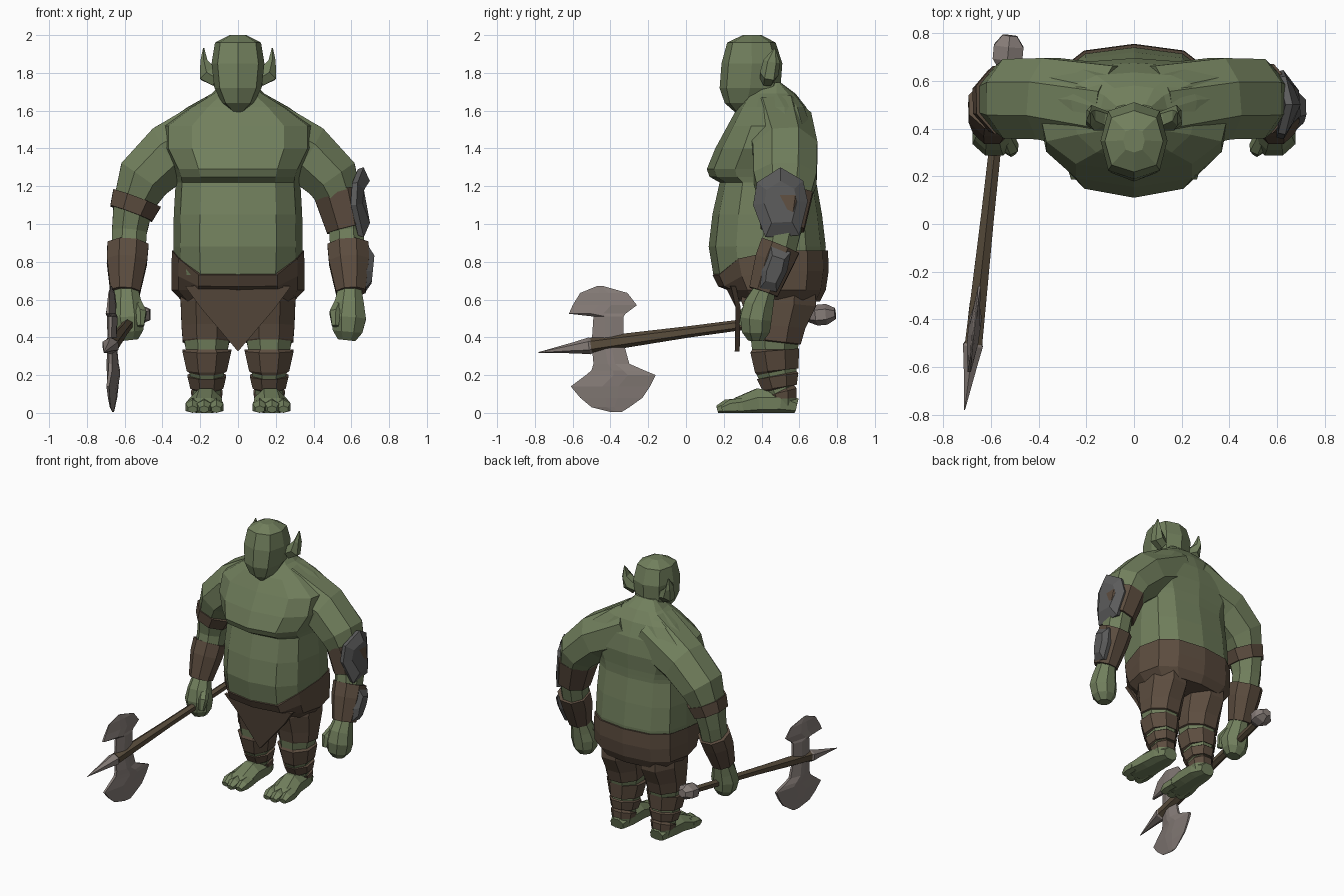
import bpy, bmesh, math
from mathutils import Vector

def material(name, rgb):
    m = bpy.data.materials.new(name)
    m.diffuse_color = (*rgb, 1)
    return m

SKIN = material("green skin", (0.165, 0.212, 0.108))
LEATHER = material("brown leather", (0.108, 0.074, 0.050))
IRON = material("dark iron", (0.105, 0.105, 0.105))
STEEL = material("worn steel", (0.235, 0.200, 0.185))
WOOD = material("dark wood", (0.098, 0.072, 0.044))

def loft(name, rings, mat, side=1, bands=None):
    """Skin a list of equal-length rings; bands gives a material per segment."""
    bm = bmesh.new()
    rows = [[bm.verts.new((p[0] * side, p[1], max(p[2], 0))) for p in r] for r in rings]
    n = len(rows[0])
    mats = [mat]
    for k in range(len(rows) - 1):
        m = bands[k] if bands else mat
        if m not in mats:
            mats.append(m)
        for i in range(n):
            j = (i + 1) % n
            f = bm.faces.new((rows[k][i], rows[k][j], rows[k + 1][j], rows[k + 1][i]))
            f.material_index = mats.index(m)
    bm.faces.new(rows[0])
    bm.faces.new(rows[-1])
    bmesh.ops.recalc_face_normals(bm, faces=bm.faces)
    me = bpy.data.meshes.new(name)
    bm.to_mesh(me)
    bm.free()
    for m in mats:
        me.materials.append(m)
    ob = bpy.data.objects.new(name, me)
    bpy.context.collection.objects.link(ob)
    return ob

def tube(name, pts, mat, n=8, side=1, ref=(0, 1, 0), bands=None, turn=0.5):
    """Loft along a path of (x, y, z, radius_u, radius_v)."""
    c = [Vector(p[:3]) for p in pts]
    rings = []
    for k, p in enumerate(pts):
        t = (c[min(k + 1, len(c) - 1)] - c[max(k - 1, 0)]).normalized()
        u = Vector(ref).cross(t).normalized()
        v = t.cross(u)
        rings.append([c[k] + u * p[3] * math.cos(a) + v * p[4] * math.sin(a)
                      for a in [(i + turn) * 2 * math.pi / n for i in range(n)]])
    return loft(name, rings, mat, side, bands)

def body_ring(z, hw, yf, yb, mid=0.48, dip=0, n=12, e=0.75):
    """Horizontal rounded section with its own front and back depth."""
    ring = []
    for i in range(n):
        a = 2 * math.pi * i / n
        c, s = math.cos(a), math.sin(a)
        x = math.copysign(abs(c) ** e, c) * hw
        y = mid + math.copysign(abs(s) ** e, s) * ((yb - mid) if s > 0 else (mid - yf))
        ring.append((x, y, z - dip * min(1, max(0, -s) * 1.15) ** 2))
    return ring

# Torso with belly and chest ledge
loft("torso", [body_ring(*r) for r in [
    (0.66, .32, .22, .72), (0.73, .335, .145, .735), (0.88, .342, .12, .74),
    (1.05, .34, .14, .72), (1.22, .33, .178, .69), (1.25, .335, .125, .69),
    (1.29, .35, .11, .69), (1.40, .41, .155, .695, .52), (1.52, .41, .22, .675, .53),
    (1.62, .265, .275, .635, .52), (1.69, .14, .33, .58), (1.75, .08, .38, .50)]], SKIN)

# Head and ears
loft("head", [body_ring(z, hw, yf, yb, (yf + yb) / 2, n=8)
              for z, hw, yf, yb in [
    (1.578, .012, .275, .32), (1.64, .085, .205, .44), (1.72, .125, .178, .50),
    (1.85, .14, .188, .51), (1.96, .122, .218, .475), (2.0, .045, .30, .40)]], SKIN)
for s in (1, -1):
    tube("ear", [(.11, .43, 1.77, .05, .04), (.16, .44, 1.795, .055, .05),
                 (.18, .455, 1.86, .022, .045), (.182, .47, 1.93, .004, .004)],
         SKIN, n=6, side=s)

# Skirt and front flap
loft("skirt", [body_ring(.86, .350, .14, .752, dip=.13),
               body_ring(.75, .352, .17, .755, dip=.08),
               body_ring(.65, .352, .22, .74),
               body_ring(.59, .295, .27, .71)], LEATHER)
flap = [(-.28, .67, .25), (0, .69, .21), (.28, .67, .25), (.20, .56, .275),
        (0, .325, .27), (-.20, .56, .275)]
loft("front_flap", [[(x, y + d, z) for x, z, y in flap] for d in (-.012, .014)], LEATHER)

for s in (1, -1):
    # Arm from shoulder to wrist, then fist
    tube("arm", [(.08, .48, 1.51, .20, .20), (.36, .525, 1.375, .172, .185),
                 (.50, .525, 1.24, .155, .18), (.555, .52, 1.10, .115, .135),
                 (.575, .51, .96, .10, .105), (.58, .48, .82, .095, .10),
                 (.59, .41, .64, .07, .07)], SKIN, side=s)
    tube("hand", [(.592, .42, .66, .065, .06), (.588, .385, .57, .085, .085),
                  (.585, .37, .50, .10, .09), (.58, .37, .43, .085, .08),
                  (.575, .37, .385, .05, .045)], SKIN, side=s)
    tube("thumb", [(.535, .37, .58, .03, .03), (.515, .32, .53, .035, .035),
                   (.515, .30, .46, .02, .02)], SKIN, n=6, side=s)
    tube("bracer", [(.583, .50, .885, .118, .115), (.588, .465, .80, .115, .11),
                    (.597, .41, .64, .085, .085)], LEATHER, side=s)

    # Leg with trousers and leather wraps, banded by height
    T, L, K = LEATHER, LEATHER, SKIN
    tube("leg", [(.16, .50, .70, .155, .20), (.165, .49, .58, .15, .215),
                 (.165, .48, .46, .145, .165), (.165, .475, .38, .138, .145),
                 (.165, .47, .375, .128, .138), (.165, .47, .335, .12, .13),
                 (.165, .47, .33, .14, .14), (.165, .48, .225, .115, .125),
                 (.165, .48, .22, .10, .115), (.165, .485, .20, .095, .11),
                 (.165, .485, .195, .11, .12), (.165, .495, .135, .095, .10),
                 (.165, .495, .13, .08, .09), (.165, .50, .115, .08, .085),
                 (.165, .505, .11, .09, .09), (.165, .51, .075, .085, .08),
                 (.165, .51, .03, .07, .075)], LEATHER, side=s,
         bands=[T, T, T, T, K, L, L, L, K, L, L, L, K, L, L, K])

    # Foot with three toes
    tube("foot", [(.165, .585, .03, .055, .05), (.165, .50, .05, .085, .08),
                  (.17, .38, .05, .09, .085), (.18, .27, .03, .105, .055),
                  (.18, .23, .025, .09, .03)], SKIN, side=s, ref=(0, 0, 1))
    for x, y in ((.115, .175), (.18, .165), (.24, .19)):
        tube("toe", [(x, .30, .035, .04, .045), (x, y + .045, .03, .043, .04),
                     (x, y, .018, .028, .02)], SKIN, n=6, side=s, ref=(0, 0, 1))

# Upper arm bands: a narrow strap on one arm, a wide cuff on the other
tube("arm_strap", [(.535, .52, 1.135, .145, .155), (.565, .515, 1.055, .128, .138)],
     LEATHER, side=-1)
tube("arm_cuff", [(.53, .525, 1.17, .142, .158), (.578, .51, .975, .118, .125)], LEATHER)

def plate(name, outline, x_at):
    """Domed plate seen from the side; x_at(y, z) is its curved inner face."""
    cy = sum(p[0] for p in outline) / len(outline)
    cz = sum(p[1] for p in outline) / len(outline)
    loft(name, [[(x_at(y, z) + d, cy + (y - cy) * k, cz + (z - cz) * k) for y, z in outline]
                for d, k in ((-.025, .95), (.005, 1), (.038, .6))], IRON)

# Armour plates on the cuffed arm
plate("shoulder_plate", [(.50, 1.30), (.62, 1.23), (.645, 1.12), (.60, .94),
                         (.42, .93), (.355, 1.1), (.375, 1.22)],
      lambda y, z: .668 - 2.2 * (y - .5) ** 2 - .04 * (z - 1.1))
plate("bracer_plate", [(.45, .885), (.555, .85), (.535, .75), (.48, .64), (.39, .66), (.40, .75)],
      lambda y, z: .676 + .06 * (z - .75))

# Axe: shaft, pommel, spike and double blade
tube("axe_shaft", [(-.54, .70, .52, .026, .026), (-.615, .02, .43, .032, .030),
                   (-.672, -.50, .358, .042, .042)], WOOD, n=6, ref=(0, 0, 1))
tube("axe_pommel", [(-.535, .645, .51, .035, .03), (-.53, .69, .517, .072, .055),
                    (-.525, .745, .522, .072, .055), (-.52, .79, .526, .035, .03)],
     STEEL, n=6, ref=(0, 0, 1))
tube("axe_spike", [(-.671, -.48, .36, .03, .03), (-.675, -.51, .355, .048, .045),
                   (-.685, -.59, .345, .033, .03), (-.71, -.78, .32, .002, .002)],
     STEEL, n=6, ref=(0, 0, 1))

def blade(name, rows):
    """Rows of (z, front y, back y, half thickness), following the shaft's slant."""
    rings = []
    for z, y0, y1, h in rows:
        q = [(y0, -.3), (.6 * y0 + .4 * y1, -1), (.4 * y0 + .6 * y1, -1), (y1, -.3)]
        q += [(y, -k) for y, k in reversed(q)]
        rings.append([(-.617 + .119 * y + k * h, y, z) for y, k in q])
    loft(name, rings, STEEL)

blade("axe_blade_upper", [(.36, -.50, -.33, .022), (.51, -.49, -.33, .026),
                          (.525, -.62, -.32, .024), (.57, -.60, -.26, .018),
                          (.635, -.56, -.31, .010), (.672, -.47, -.44, .003)])
blade("axe_blade_lower", [(.37, -.50, -.33, .022), (.26, -.49, -.30, .030),
                          (.225, -.50, -.22, .032), (.20, -.53, -.16, .030),
                          (.14, -.61, -.19, .024), (.08, -.56, -.23, .016),
                          (.03, -.50, -.30, .008), (.005, -.40, -.34, .003)])
